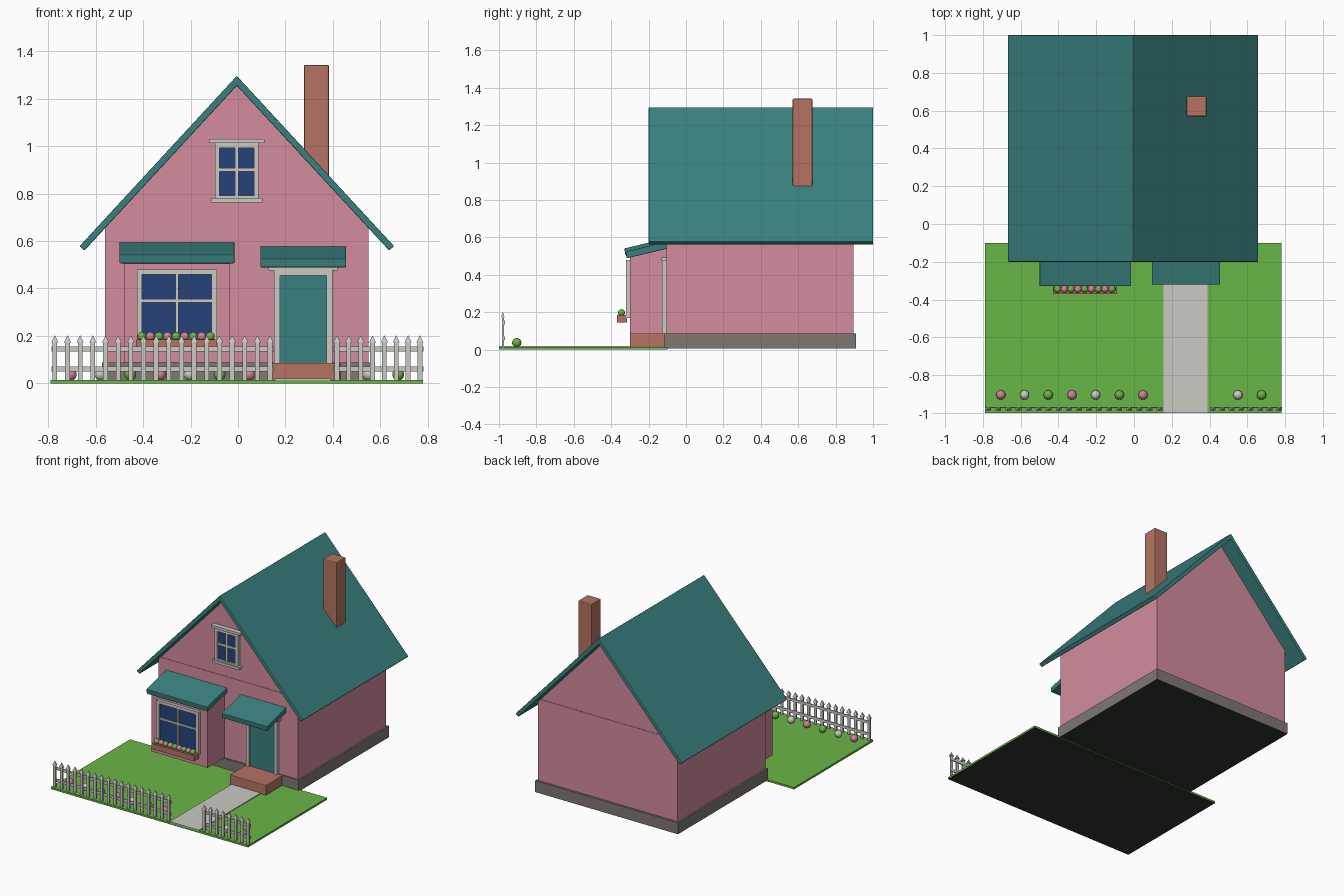
import bpy, bmesh, math
from mathutils import Matrix

if "Cube" in bpy.data.objects:
    bpy.data.objects.remove(bpy.data.objects["Cube"])

CX = -0.005  # centre line of the house


def mat(name, r, g, b):
    lin = lambda c: ((c / 255 + 0.055) / 1.055) ** 2.4 if c > 10 else c / 255 / 12.92
    m = bpy.data.materials.new(name)
    m.diffuse_color = (lin(r), lin(g), lin(b), 1)
    m.use_nodes = True
    m.node_tree.nodes["Principled BSDF"].inputs["Base Color"].default_value = m.diffuse_color
    return m


PINK = mat("wall pink", 211, 140, 158)
TEAL = mat("teal", 58, 129, 127)
BRICK = mat("brick", 181, 116, 98)
GRASS = mat("grass green", 106, 182, 70)
GLASS = mat("window blue", 38, 66, 122)
WHITE = mat("off white", 203, 202, 196)
STONE = mat("foundation grey", 128, 120, 115)
BLOSSOM = mat("blossom pink", 214, 128, 152)
LEAF = mat("leaf green", 112, 178, 74)
SOIL = mat("dark soil", 48, 53, 44)


def finish(name, bm, material, bevel=0, under=None):
    bmesh.ops.recalc_face_normals(bm, faces=bm.faces)
    if under:  # second colour on faces that look down
        bm.normal_update()
        for f in bm.faces:
            f.material_index = int(f.normal.z < -0.9)
    me = bpy.data.meshes.new(name)
    bm.to_mesh(me)
    bm.free()
    me.materials.append(material)
    if under:
        me.materials.append(under)
    ob = bpy.data.objects.new(name, me)
    bpy.context.collection.objects.link(ob)
    if bevel:
        mod = ob.modifiers.new("soft edge", 'BEVEL')
        mod.width = bevel
        mod.segments = 2
    return ob


def add_box(bm, x, y, z):
    size = (x[1] - x[0], y[1] - y[0], z[1] - z[0])
    mid = (sum(x) / 2, sum(y) / 2, sum(z) / 2)
    bmesh.ops.create_cube(bm, size=1, matrix=Matrix.Translation(mid) @ Matrix.Diagonal((*size, 1)))


def boxes(name, material, *dims, bevel=0, under=None):
    bm = bmesh.new()
    for d in dims:
        add_box(bm, *d)
    return finish(name, bm, material, bevel, under)


def prism(name, material, pts, axis, a, b, bevel=0):
    """Extrude a profile: axis 'y' takes (x, z) points, axis 'x' takes (y, z) points."""
    bm = bmesh.new()
    place = (lambda p, t: (p[0], t, p[1])) if axis == 'y' else (lambda p, t: (t, p[0], p[1]))
    f = bm.faces.new([bm.verts.new(place(p, a)) for p in pts])
    r = bmesh.ops.extrude_face_region(bm, geom=[f])
    d = (0, b - a, 0) if axis == 'y' else (b - a, 0, 0)
    bmesh.ops.translate(bm, vec=d, verts=[v for v in r['geom'] if isinstance(v, bmesh.types.BMVert)])
    return finish(name, bm, material, bevel)


def ball(name, material, loc, r):
    bm = bmesh.new()
    bmesh.ops.create_uvsphere(bm, u_segments=16, v_segments=10, radius=r, matrix=Matrix.Translation(loc))
    for f in bm.faces:
        f.smooth = True
    return finish(name, bm, material)


def window(name, x, z, yw, border, bar_z, bar=0.014):
    """Framed window on a wall at yw, facing -y, with one cross of glazing bars."""
    (x0, x1), (z0, z1) = x, z
    b, xm = border, (x[0] + x[1]) / 2
    yf = (yw - 0.022, yw + 0.005)
    yb = (yw - 0.016, yw)
    boxes(name + "_frame", WHITE,
          ((x0, x0 + b), yf, z), ((x1 - b, x1), yf, z),
          ((x0 + b, x1 - b), yf, (z1 - b, z1)), ((x0 + b, x1 - b), yf, (z0, z0 + b)),
          ((xm - bar / 2, xm + bar / 2), yb, (z0 + b, z1 - b)),
          ((x0 + b, x1 - b), yb, (bar_z - bar / 2, bar_z + bar / 2)))
    boxes(name + "_glass", GLASS, ((x0 + b, x1 - b), (yw - 0.008, yw), (z0 + b, z1 - b)))


# Garden ground and path
boxes("lawn", GRASS, ((-0.79, 0.78), (-1.0, -0.1), (0, 0.014)), under=SOIL)
boxes("garden_path", WHITE, ((0.157, 0.39), (-1.0, -0.29), (0.002, 0.02)))

# House body
boxes("foundation", STONE, ((CX - 0.568, CX + 0.568), (-0.115, 0.91), (0.005, 0.087)), under=SOIL)
boxes("walls", PINK, ((CX - 0.556, CX + 0.556), (-0.105, 0.895), (0.08, 0.673)))
prism("gable", PINK, [(CX - 0.55, 0.668), (CX + 0.55, 0.668), (CX, 1.268)], 'y', -0.102, 0.892)

# Main roof: folded slab
prism("roof", TEAL, [(CX, 1.296), (CX + 0.663, 0.578), (CX + 0.642, 0.56), (CX, 1.254),
                     (CX - 0.642, 0.56), (CX - 0.663, 0.578)], 'y', -0.2, 1.0, bevel=0.004)
boxes("chimney", BRICK, ((0.278, 0.384), (0.57, 0.676), (0.75, 1.342)), bevel=0.006)

# Bay window with its own little roof and flower box
boxes("bay", PINK, ((-0.48, -0.033), (-0.3, -0.1), (0.087, 0.54)))
window("bay_window", (-0.426, -0.089), (0.17, 0.48), -0.3, 0.022, 0.348)
boxes("flower_box", BRICK, ((-0.43, -0.09), (-0.37, -0.315), (0.145, 0.185)))
for i in range(9):
    ball("box_flower", (LEAF, BLOSSOM)[i % 2], (-0.405 + i * 0.036, -0.345, 0.197), 0.019)


def canopy(name, x, y, z):
    prism(name, TEAL, [(y, z), (y - 0.004, z + 0.036), (-0.1, z + 0.09), (-0.1, z + 0.052)],
          'x', x[0], x[1], bevel=0.004)


canopy("bay_roof", (-0.5, -0.015), -0.325, 0.505)
canopy("door_canopy", (0.094, 0.456), -0.318, 0.488)

# Front door, its frame and step
boxes("door", TEAL, ((0.175, 0.378), (-0.114, -0.1), (0.085, 0.46)))
boxes("door_frame", WHITE, ((0.152, 0.177), (-0.127, -0.1), (0.085, 0.475)),
      ((0.374, 0.398), (-0.127, -0.1), (0.085, 0.475)),
      ((0.177, 0.374), (-0.127, -0.1), (0.455, 0.475)),
      ((0.128, 0.42), (-0.132, -0.1), (0.475, 0.492)))
boxes("door_step", BRICK, ((0.143, 0.432), (-0.3, -0.1), (0.012, 0.086)), bevel=0.004)

# Attic window with lintel and sill
window("attic_window", (CX - 0.092, CX + 0.092), (0.772, 1.012), -0.105, 0.02, 0.9, 0.016)
boxes("attic_lintel_and_sill", WHITE, ((CX - 0.117, CX + 0.117), (-0.135, -0.1), (1.012, 1.03)),
      ((CX - 0.108, CX + 0.108), (-0.135, -0.1), (0.763, 0.781)))


# Picket fence: posts with pointed heads and two rails
def fence(name, x0, x1, count):
    bm = bmesh.new()
    for i in range(count):
        x = x0 + (x1 - x0) * i / (count - 1)
        add_box(bm, (x - 0.01, x + 0.01), (-0.984, -0.974), (0.01, 0.172))
        m = (Matrix.Translation((x, -0.979, 0.186)) @ Matrix.Diagonal((1, 0.6, 1, 1))
             @ Matrix.Rotation(math.pi / 4, 4, 'Z'))
        bmesh.ops.create_cone(bm, cap_ends=True, segments=4, radius1=0.022, radius2=0.001,
                              depth=0.03, matrix=m)
    for z in (0.06, 0.145):
        add_box(bm, (x0 - 0.015, x1 + 0.015), (-0.975, -0.969), (z - 0.01, z + 0.01))
    finish(name, bm, WHITE)


fence("fence_left", -0.772, 0.135, 18)
fence("fence_right", 0.417, 0.767, 8)

# Round flowers behind the fence, skipping the path
for i in range(12):
    if i not in (7, 8, 9):
        ball("garden_flower", (BLOSSOM, WHITE, LEAF)[i % 3], (-0.705 + i * 0.1255, -0.905, 0.037), 0.025)
